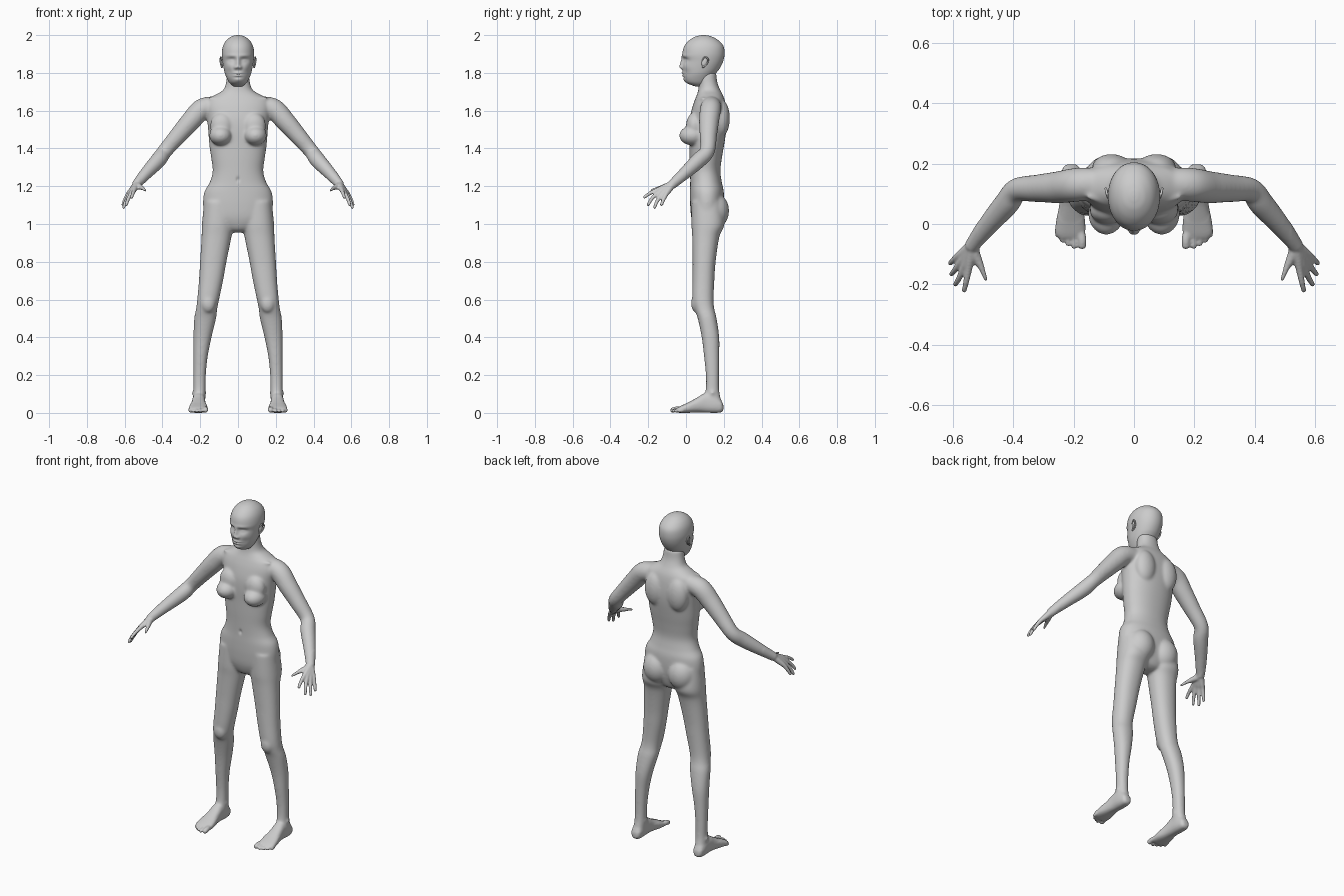
import bpy, bmesh
from math import cos, sin, pi, exp
from mathutils import Vector, Matrix


def spline(keys, steps):
    """Catmull-Rom resampling of key tuples."""
    out, n = [], len(keys)
    for i in range(n - 1):
        p = [Vector(keys[min(max(i + k, 0), n - 1)]) for k in (-1, 0, 1, 2)]
        for s in range(steps):
            t = s / steps
            out.append(0.5 * (2 * p[1] + (p[2] - p[0]) * t
                              + (2 * p[0] - 5 * p[1] + 4 * p[2] - p[3]) * t * t
                              + (3 * p[1] - p[0] - 3 * p[2] + p[3]) * t ** 3))
    return out + [Vector(keys[-1])]


def skin(bm, rings):
    """Bridge rings of points into a closed tube."""
    rows = [[bm.verts.new(c) for c in ring] for ring in rings]
    n = len(rows[0])
    for a, b in zip(rows, rows[1:]):
        for i in range(n):
            j = (i + 1) % n
            bm.faces.new((a[i], a[j], b[j], b[i]))
    bm.faces.new(rows[0])
    bm.faces.new(rows[-1])


def loft(bm, keys, side=1, along='Z', n=48, steps=6, p=2.2):
    """Keys: (position on axis, centre x, half width, low edge, high edge)."""
    rings = []
    for t, cx, rx, lo, hi in spline(keys, steps):
        ring = []
        for k in range(n):
            a = 2 * pi * (k + 0.5) / n
            c, s = cos(a), sin(a)
            x = side * cx + rx * (1 if c > 0 else -1) * abs(c) ** (2 / p)
            w = (lo + hi) / 2 + (hi - lo) / 2 * (1 if s > 0 else -1) * abs(s) ** (2 / p)
            ring.append((x, w, t) if along == 'Z' else (x, t, w))
        rings.append(ring)
    skin(bm, rings)


def ball(bm, centre, radii, side=1):
    m = Matrix.Translation((side * centre[0], centre[1], centre[2]))
    bmesh.ops.create_icosphere(bm, subdivisions=4, radius=1,
                               matrix=m @ Matrix.Diagonal((*radii, 1)))


def limb(bm, keys, side=1, n=20):
    """Round tube through (x, y, z, radius) points with ball ends."""
    pts = [((side * x, y, z), r) for x, y, z, r in map(tuple, spline(keys, 6))]
    rings = []
    for i, (c, r) in enumerate(pts):
        d = Vector(pts[min(i + 1, len(pts) - 1)][0]) - Vector(pts[max(i - 1, 0)][0])
        q = d.to_track_quat('Z', 'Y')
        rings.append([Vector(c) + q @ Vector((r * cos(2 * pi * k / n), r * sin(2 * pi * k / n), 0))
                      for k in range(n)])
    skin(bm, rings)
    for c, r in (pts[0], pts[-1]):
        ball(bm, c, (r, r, r))


def sculpt(bm, marks, limit):
    """Push front vertices along y by soft mirrored bumps (x, z, size x, size z, push)."""
    for v in bm.verts:
        if v.co.y < limit:
            v.co.y += sum(d * exp(-0.5 * (((abs(v.co.x) - x) / sx) ** 2 + ((v.co.z - z) / sz) ** 2))
                          for x, z, sx, sz, d in marks)


def finish(bm, name):
    bmesh.ops.recalc_face_normals(bm, faces=bm.faces[:])
    me = bpy.data.meshes.new(name)
    bm.to_mesh(me)
    bm.free()
    me.shade_smooth()
    ob = bpy.data.objects.new(name, me)
    bpy.context.collection.objects.link(ob)
    return ob


# torso and neck
bm = bmesh.new()
loft(bm, [(0.955, 0, .03, .08, .14), (0.975, 0, .09, .05, .17), (1.03, 0, .17, .029, .19),
          (1.10, 0, .185, .022, .200), (1.17, 0, .178, .021, .200), (1.22, 0, .150, .022, .190),
          (1.28, 0, .134, .021, .182), (1.35, 0, .142, .019, .190), (1.42, 0, .152, .018, .202),
          (1.50, 0, .158, .016, .214), (1.56, 0, .165, .020, .217), (1.62, 0, .175, .034, .212),
          (1.66, 0, .160, .048, .204), (1.685, 0, .118, .058, .194), (1.71, 0, .078, .065, .181),
          (1.75, 0, .063, .068, .166), (1.80, 0, .058, .062, .160)], n=72)

for s in (-1, 1):
    # chest, shoulder blades, buttocks
    ball(bm, (.092, .034, 1.468), (.060, .070, .052), s)
    ball(bm, (.085, .045, 1.52), (.062, .045, .07), s)
    ball(bm, (.075, .185, 1.56), (.065, .047, .10), s)
    ball(bm, (.083, .150, 1.07), (.082, .078, .095), s)
    # legs and knees
    loft(bm, [(1.12, .100, .078, .030, .190), (1.00, .107, .084, .029, .203),
              (0.93, .114, .079, .033, .176), (0.80, .131, .070, .035, .157),
              (0.70, .143, .064, .034, .150), (0.60, .158, .058, .034, .146),
              (0.55, .166, .056, .045, .150), (0.50, .174, .058, .062, .162),
              (0.40, .188, .048, .083, .176), (0.30, .198, .038, .095, .176),
              (0.20, .203, .033, .105, .175), (0.12, .204, .032, .104, .176),
              (0.07, .206, .033, .090, .185), (0.03, .208, .031, .090, .188)], s)
    ball(bm, (.157, .055, .58), (.038, .028, .05), s)
    # feet and toes
    loft(bm, [(.198, .208, .014, .015, .040), (.185, .208, .028, .003, .070),
              (.150, .208, .034, .000, .095), (.100, .208, .035, .002, .105),
              (.060, .209, .039, .003, .082), (.010, .210, .048, .000, .055),
              (-.03, .211, .050, .000, .036), (-.048, .208, .042, .003, .026)],
         s, along='Y', p=2.5)
    ball(bm, (.206, .14, .105), (.040, .022, .022), s)
    for x0, x1, y, r in ((.178, .172, -.070, .014), (.198, .198, -.074, .0095),
                         (.216, .218, -.066, .009), (.233, .237, -.054, .009),
                         (.248, .253, -.036, .009)):
        limb(bm, [(x0, -.02, .02, r), (x1, y + .02, r + .006, r), (x1, y, r + .001, r)], s)
    # arms
    limb(bm, [(.12, .135, 1.625, .052), (.19, .13, 1.608, .056), (.25, .122, 1.545, .053),
              (.32, .118, 1.465, .046), (.388, .112, 1.385, .040), (.422, .068, 1.338, .042),
              (.485, -.005, 1.27, .034), (.535, -.07, 1.212, .025)], s, n=32)
    # hands: each tube runs from wrist through knuckle to fingertip
    for k, m, t in (((.548, -.147, 1.182), (.556, -.190, 1.163), (.563, -.220, 1.142)),
                    ((.562, -.142, 1.170), (.580, -.180, 1.135), (.592, -.200, 1.102)),
                    ((.574, -.127, 1.160), (.594, -.153, 1.120), (.605, -.166, 1.088)),
                    ((.583, -.106, 1.156), (.600, -.121, 1.125), (.609, -.130, 1.102))):
        w = Vector((.535, -.07, 1.212)).lerp(Vector(k), 0.15)
        limb(bm, [(*w, .019), (*w.lerp(Vector(k), 0.6), .0155), (*k, .0125),
                  (*m, .0100), (*t, .0085)], s)
    limb(bm, [(.535, -.08, 1.205, .02), (.515, -.122, 1.195, .015), (.502, -.155, 1.187, .0115),
              (.491, -.184, 1.178, .009)], s)
    # collar bones
    limb(bm, [(.02, .066, 1.655, .008), (.08, .068, 1.660, .008), (.15, .09, 1.665, .008)], s)

# fuse the body and soften everything except fingers and toes
body = finish(bm, "body")
mod = body.modifiers.new("fuse", 'REMESH')
mod.mode = 'VOXEL'
mod.voxel_size = 0.005
fused = bpy.data.meshes.new_from_object(
    body.evaluated_get(bpy.context.evaluated_depsgraph_get()))
bpy.data.objects.remove(body)
bm = bmesh.new()
bm.from_mesh(fused)
soft = [v for v in bm.verts if abs(v.co.x) < .52 and v.co.z > .05]
for verts, times in ((soft, 14), (bm.verts[:], 2)):
    for _ in range(times):
        bmesh.ops.smooth_vert(bm, verts=verts, factor=0.5,
                              use_axis_x=True, use_axis_y=True, use_axis_z=True)
sculpt(bm, [(0, 1.235, .006, .009, .007)], .06)
finish(bm, "body")

# head
bm = bmesh.new()
loft(bm, [(1.728, 0, .022, .050, .095), (1.742, 0, .040, .012, .115), (1.758, 0, .052, -.006, .13),
          (1.79, 0, .067, -.016, .152), (1.82, 0, .075, -.018, .176), (1.86, 0, .082, -.016, .196),
          (1.90, 0, .086, -.019, .204), (1.94, 0, .080, -.010, .199), (1.97, 0, .064, .014, .175),
          (1.99, 0, .040, .045, .142), (1.998, 0, .018, .072, .115), (2.0, 0, .004, .09, .098)],
     n=128, steps=9, p=2.08)
# face: nose, eyes, brow, lips, chin, cheeks
sculpt(bm, [(0, 1.868, .008, .014, -.008), (0, 1.848, .009, .012, -.011),
            (0, 1.832, .011, .008, -.012), (.013, 1.828, .006, .006, -.008),
            (.034, 1.868, .016, .010, .013), (.034, 1.865, .010, .006, -.006),
            (.034, 1.890, .022, .007, -.004), (0, 1.799, .016, .004, -.006),
            (0, 1.786, .014, .004, -.006), (0, 1.7925, .018, .0025, .004),
            (0, 1.776, .015, .004, .003), (0, 1.763, .014, .008, -.004),
            (.045, 1.835, .014, .014, -.004), (.050, 1.800, .014, .014, .004)], .06)
finish(bm, "head")

# ears: tilted shell with a raised rim
for s, name in ((1, "left_ear"), (-1, "right_ear")):
    bm = bmesh.new()
    ball(bm, (0, 0, 0), (.008, .015, .027))
    limb(bm, [(.004, -.012, .010, .003), (.007, -.004, .026, .004), (.010, .013, .022, .004),
              (.010, .017, .004, .004), (.006, .008, -.016, .004), (.002, -.004, -.028, .005)], s)
    bm.transform(Matrix.Translation((s * .083, .098, 1.857)) @ Matrix.Rotation(-0.2, 4, 'X'))
    finish(bm, name)
